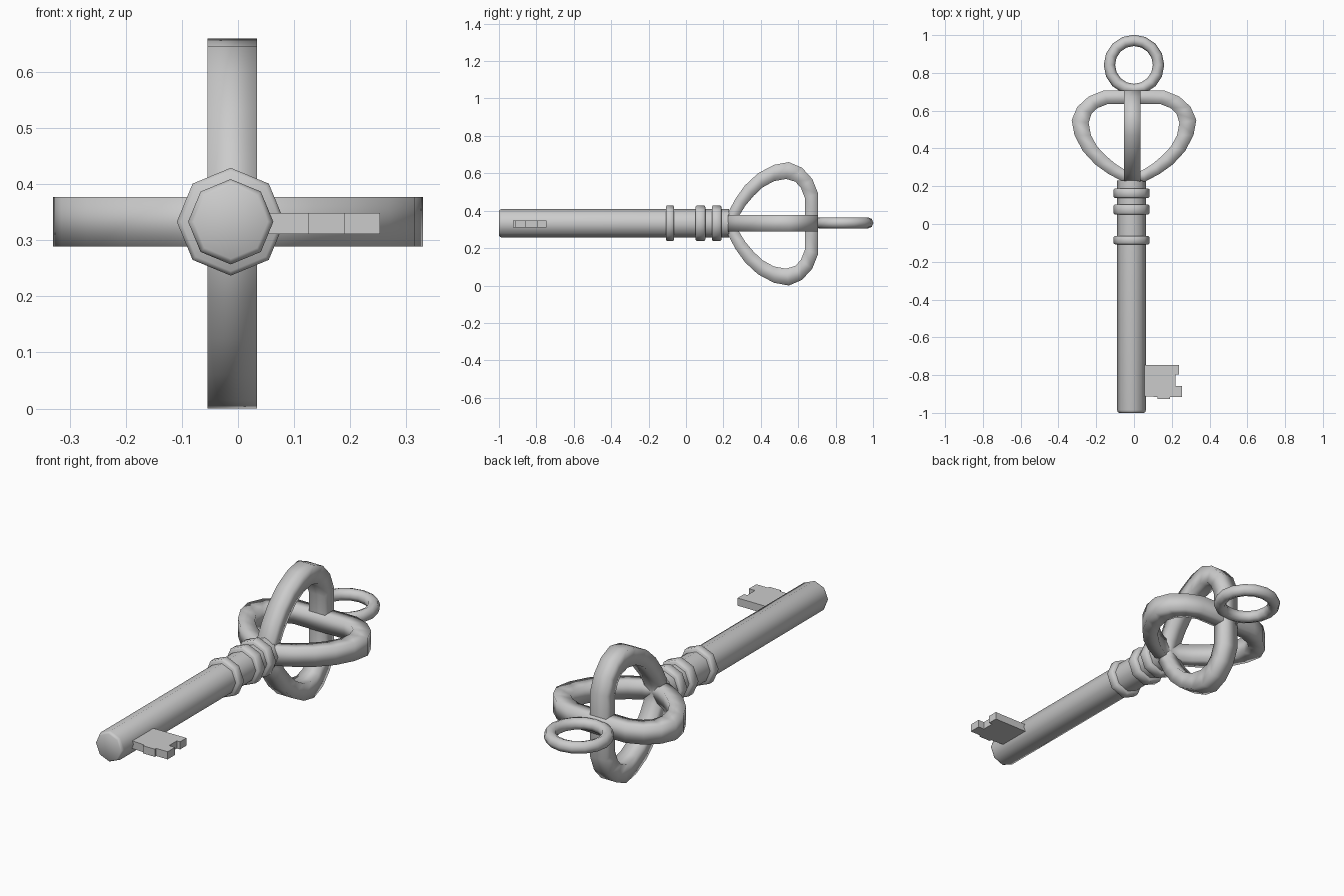
import bpy
import math
from mathutils import Matrix

if "Cube" in bpy.data.objects:
    bpy.data.objects.remove(bpy.data.objects["Cube"])

ZC = 0.333       # height of the key's axis
XS = -0.013      # sideways offset of the shaft


def make(name, verts, faces, angle):
    me = bpy.data.meshes.new(name)
    me.from_pydata(verts, [], faces)
    ob = bpy.data.objects.new(name, me)
    bpy.context.collection.objects.link(ob)
    bpy.ops.object.select_all(action='DESELECT')
    ob.select_set(True)
    bpy.context.view_layer.objects.active = ob
    bpy.ops.object.mode_set(mode='EDIT')
    bpy.ops.mesh.select_all(action='SELECT')
    bpy.ops.mesh.normals_make_consistent(inside=False)
    bpy.ops.object.mode_set(mode='OBJECT')
    bpy.ops.object.shade_smooth_by_angle(angle=math.radians(angle))
    return ob


def lathe(name, profile, sides=8):
    """Turn (radius, y) points around the shaft axis, with capped ends."""
    verts = [(XS + r * math.cos(k * math.tau / sides), y,
              ZC + r * math.sin(k * math.tau / sides))
             for r, y in profile for k in range(sides)]
    n = len(profile)
    faces = [(i * sides + k, i * sides + (k + 1) % sides,
              (i + 1) * sides + (k + 1) % sides, (i + 1) * sides + k)
             for i in range(n - 1) for k in range(sides)]
    faces += [tuple(range(sides)), tuple(range((n - 1) * sides, n * sides))]
    return make(name, verts, faces, 50)


# shaft with a slightly bevelled tip
lathe("shaft", [(0.066, -1.0), (0.073, -0.995), (0.076, -0.985), (0.076, 0.23)])

# collars
for i, (a, b) in enumerate([(-0.108, -0.063), (0.05, 0.103), (0.138, 0.189)]):
    lathe(f"collar_{i + 1}", [(0.088, a), (0.096, a + 0.007),
                              (0.096, b - 0.007), (0.088, b)])

# heart-shaped bow loops: half outlines (sideways, y), outer and inner
OUTER = [(0, .22), (.06, .225), (.135, .265), (.205, .315), (.27, .385),
         (.315, .47), (.33, .55), (.30, .62), (.24, .675), (.16, .707), (0, .707)]
INNER = [(0, .27), (.045, .285), (.098, .318), (.15, .362), (.195, .41),
         (.228, .47), (.24, .535), (.225, .585), (.193, .614), (.14, .635), (0, .635)]


def mirrored(half):
    return half + [(-x, y) for x, y in half[-2:0:-1]]


def bow_loop(name, matrix):
    outer, inner, h = mirrored(OUTER), mirrored(INNER), 0.044
    verts = []
    for (ox, oy), (ix, iy) in zip(outer, inner):
        verts += [(ox, oy, -h), (ox, oy, h), (ix, iy, h), (ix, iy, -h)]
    n = len(outer)
    faces = [(i * 4 + k, i * 4 + (k + 1) % 4,
              (i + 1) % n * 4 + (k + 1) % 4, (i + 1) % n * 4 + k)
             for i in range(n) for k in range(4)]
    make(name, verts, faces, 180).matrix_world = matrix


bow_loop("bow_loop_flat", Matrix.Translation((0, 0, ZC)))
bow_loop("bow_loop_upright",
         Matrix.Translation((-0.01, 0, 0.33)) @ Matrix.Rotation(math.pi / 2, 4, 'Y'))

# hanging ring
bpy.ops.mesh.primitive_torus_add(location=(0, 0.842, 0.335), major_segments=16,
                                 minor_segments=8, major_radius=0.13, minor_radius=0.03)
bpy.context.object.name = "hanging_ring"
bpy.ops.object.shade_smooth()

# toothed bit
BIT = [(0.03, -.746), (.238, -.746), (.238, -.796), (.22, -.796), (.22, -.857),
       (.253, -.857), (.253, -.915), (.19, -.915), (.19, -.926), (.125, -.926),
       (.125, -.916), (0.03, -.91)]
n = len(BIT)
make("bit", [(x, y, z) for z in (0.311, 0.349) for x, y in BIT],
     [tuple(range(n)), tuple(range(n, 2 * n))]
     + [(k, (k + 1) % n, n + (k + 1) % n, n + k) for k in range(n)], 20)
